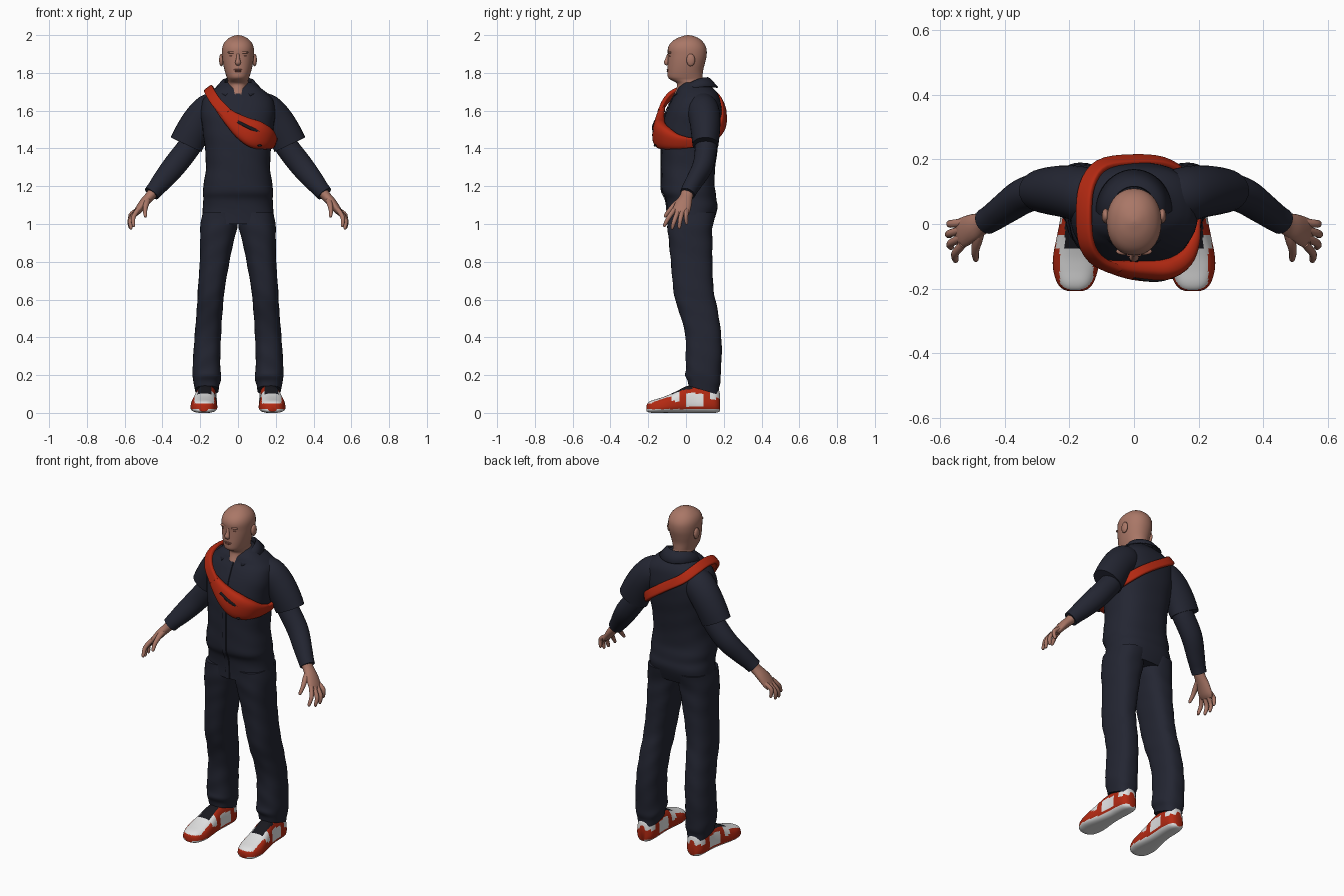
import bpy, bmesh, math
from mathutils import Vector


def material(name, rgb):
    m = bpy.data.materials.new(name)
    m.diffuse_color = (*rgb, 1)
    return m


NAVY = material("navy cloth", (0.017, 0.019, 0.032))
SKIN = material("skin", (0.40, 0.185, 0.135))
RED = material("red", (0.45, 0.022, 0.006))
WHITE = material("white", (0.75, 0.75, 0.75))
DARK = material("dark trim", (0.01, 0.01, 0.014))
LIP = material("lip", (0.27, 0.10, 0.075))


def spline(rows, k=4):
    """Catmull-Rom subdivision of parameter rows."""
    out = []
    for i in range(len(rows) - 1):
        p0, p1, p2 = rows[max(i - 1, 0)], rows[i], rows[i + 1]
        p3 = rows[min(i + 2, len(rows) - 1)]
        for j in range(k):
            t = j / k
            out.append([0.5 * (2 * b + (c - a) * t + (2 * a - 5 * b + 4 * c - d) * t * t
                               + (3 * b - a - 3 * c + d) * t ** 3)
                        for a, b, c, d in zip(p0, p1, p2, p3)])
    return out + [list(rows[-1])]


def section(n, e):
    """Unit superellipse."""
    pts = []
    for i in range(n):
        a = 2 * math.pi * i / n
        c, s = math.cos(a), math.sin(a)
        pts.append((math.copysign(abs(c) ** (2 / e), c), math.copysign(abs(s) ** (2 / e), s)))
    return pts


def skin(name, grid, mats, mirror=False, closed=True, rule=None, thick=0):
    """Join rings of points into a smooth surface."""
    bm = bmesh.new()
    rings = [[bm.verts.new(p) for p in ring] for ring in grid]
    n = len(rings[0])
    for r, q in zip(rings, rings[1:]):
        for i in range(n if closed else n - 1):
            bm.faces.new((r[i], r[(i + 1) % n], q[(i + 1) % n], q[i]))
    if closed:
        bm.faces.new(rings[0])
        bm.faces.new(rings[-1])
    bmesh.ops.recalc_face_normals(bm, faces=bm.faces[:])
    if rule:
        for f in bm.faces:
            f.material_index = rule(f.calc_center_median())
    me = bpy.data.meshes.new(name)
    bm.to_mesh(me)
    bm.free()
    for m in mats:
        me.materials.append(m)
    me.shade_smooth()
    me.set_sharp_from_angle(angle=0.8)
    ob = bpy.data.objects.new(name, me)
    bpy.context.collection.objects.link(ob)
    if thick:
        ob.modifiers.new("thickness", "SOLIDIFY").thickness = thick
    if mirror:
        ob.modifiers.new("mirror", "MIRROR").use_mirror_merge = False
    return ob


def stack(name, rows, mat, e=2.5, fold=0.0, tilt=None, **kw):
    """Horizontal rings; rows are z, x0, x1, y0, y1."""
    grid = []
    for z, x0, x1, y0, y1 in spline(rows):
        ring = []
        for u, v in section(36, e):
            s = 1 + fold * math.sin(z * 55 + 3 * u + 2 * v)
            x, y = (x0 + x1) / 2 + s * u * (x1 - x0) / 2, (y0 + y1) / 2 + s * v * (y1 - y0) / 2
            ring.append((x, y, z + (tilt(y, z) if tilt else 0)))
        grid.append(ring)
    return skin(name, grid, [mat], **kw)


def sweep(name, rows, mat, out, e=2.0, n=20, **kw):
    """Tube along a path; rows are x, y, z, half width, half depth along out."""
    path = spline(rows)
    pts = [Vector(r[:3]) for r in path]
    grid = []
    for i, r in enumerate(path):
        t = (pts[min(i + 1, len(pts) - 1)] - pts[max(i - 1, 0)]).normalized()
        o = out(pts[i])
        o = (o - t * o.dot(t)).normalized()
        side = t.cross(o)
        grid.append([pts[i] + side * u * r[3] + o * v * r[4] for u, v in section(n, e)])
    return skin(name, grid, [mat], **kw)


def ball(name, loc, size, mat, mirror=False):
    rows = []
    for i in range(13):
        a = math.pi * (0.02 + 0.96 * i / 12)
        rows.append([(loc[0] + size[0] * u * math.sin(a), loc[1] + size[1] * v * math.sin(a),
                      loc[2] - size[2] * math.cos(a)) for u, v in section(16, 2)])
    return skin(name, rows, [mat], mirror)


def back(p):
    return Vector((0, 1, 0))


def from_chest(p):
    return p - Vector((0, 0.04, 1.5))


# Torso of the overalls
torso = [(1.00, .195, -.098, .14), (1.08, .187, -.10, .167), (1.13, .183, -.108, .16),
         (1.17, .187, -.127, .157), (1.22, .18, -.13, .15), (1.3, .17, -.13, .155),
         (1.4, .175, -.13, .168), (1.5, .188, -.125, .183), (1.58, .197, -.11, .19),
         (1.65, .19, -.08, .183), (1.69, .157, -.057, .168), (1.72, .12, -.042, .142),
         (1.75, .08, -.01, .11)]
stack("torso", [(z, -h, h, a, b) for z, h, a, b in torso], NAVY, fold=0.006)

# Front placket
skin("placket", [[(x, y - (.005 if abs(x) < .014 else 0), z) for x in (-.014, -.012, .012, .014)]
                 for z, h, y, b in spline(torso[:11])], [NAVY], closed=False)

# Trouser legs, with the hem lower at the heel
stack("trouser_leg", [(1.06, .002, .188, -.098, .158), (.98, .004, .2, -.098, .14),
                      (.9, .025, .2, -.09, .14), (.8, .045, .202, -.08, .14),
                      (.66, .07, .212, -.068, .145), (.58, .078, .216, -.052, .16),
                      (.5, .085, .222, -.025, .175), (.4, .09, .23, -.002, .187),
                      (.3, .094, .237, -.002, .189), (.22, .092, .241, 0, .183),
                      (.18, .09, .238, -.004, .183), (.15, .098, .234, .008, .175),
                      (.12, .102, .228, .012, .175)],
      NAVY, fold=0.012, mirror=True,
      tilt=lambda y, z: -.3 * (y - .09) * max(0, 1 - (z - .12) / .2))

# Arms: short outer sleeve over a long sleeve
sweep("short_sleeve", [(.10, .08, 1.63, .075, .075), (.15, .09, 1.60, .09, .085),
                       (.20, .10, 1.55, .09, .082), (.245, .103, 1.48, .09, .076),
                       (.275, .103, 1.42, .09, .069)], NAVY, back, mirror=True, n=28)
sweep("long_sleeve", [(.22, .105, 1.47, .06, .058), (.265, .105, 1.40, .062, .058),
                      (.335, .09, 1.31, .062, .055), (.40, .047, 1.23, .054, .047),
                      (.435, .022, 1.188, .046, .043), (.458, .008, 1.16, .043, .041)],
      NAVY, back, mirror=True, n=24)

# Hands
sweep("palm", [(.44, .012, 1.18, .03, .034), (.468, .002, 1.145, .026, .034),
               (.50, -.012, 1.11, .024, .043), (.53, -.026, 1.07, .019, .047),
               (.545, -.032, 1.05, .011, .042)], SKIN, back, mirror=True)
fingers = {"index": (-.062, -.112, .552, .985), "middle": (-.04, -.072, .566, .972),
           "ring": (-.017, -.035, .57, .975), "little": (.005, .003, .566, .997)}
for label, (y0, y1, x1, z1) in fingers.items():
    sweep(label + "_finger", [(.53, y0, 1.075, .013, .013),
                              (x1 + .002, (y0 + y1) / 2 - .004, z1 + .05, .012, .012),
                              (x1 + .001, y1, z1 + .01, .009, .009), (x1, y1, z1, .004, .004)],
          SKIN, lambda p: Vector((1, .2, 0)), mirror=True, n=12)
sweep("thumb", [(.475, -.005, 1.14, .016, .018), (.485, -.05, 1.11, .015, .016),
                (.492, -.085, 1.075, .012, .012), (.49, -.108, 1.045, .009, .009),
                (.489, -.114, 1.036, .004, .004)], SKIN, lambda p: Vector((1, 0, 0)), mirror=True, n=12)

# Head and neck
head = [(1.685, .045, -.064, .09), (1.72, .052, -.05, .098), (1.745, .055, -.05, .092),
        (1.763, .055, -.08, .088), (1.778, .06, -.096, .088), (1.81, .07, -.098, .09),
        (1.85, .079, -.097, .10), (1.89, .084, -.096, .109), (1.93, .084, -.096, .108),
        (1.96, .073, -.08, .093), (1.983, .05, -.048, .068), (1.996, .024, -.012, .036),
        (2.0, .004, .006, .014)]
stack("head", [(z, -h, h, a, b) for z, h, a, b in head], SKIN, e=2.15)
sweep("nose", [(0, -.092, 1.90, .007, .008), (0, -.099, 1.875, .010, .010),
               (0, -.104, 1.855, .015, .013), (0, -.098, 1.843, .011, .007)], SKIN, back, n=14)
ball("ear", (.088, .025, 1.868), (.012, .023, .033), SKIN, True)
ball("brow_ridge", (.032, -.085, 1.908), (.024, .011, .007), SKIN, True)
ball("eye", (.032, -.0855, 1.889), (.014, .005, .004), LIP, True)
ball("upper_lip", (0, -.096, 1.817), (.024, .006, .004), LIP)
ball("lower_lip", (0, -.096, 1.809), (.019, .006, .005), LIP)

# Folded collar, open at the front
grid = []
for i in range(49):
    s = i / 48
    ring = []
    for gap, rx, ry, zt, drop, lift in ((.42, .062, .066, 1.735, .03, 0), (.42, .07, .075, 1.777, .07, 0),
                                        (.45, .085, .09, 1.768, .07, .006), (.6, .118, .128, 1.725, .055, .01)):
        t = gap + (2 * math.pi - 2 * gap) * s
        f = ((1 + math.cos(t)) / 2) ** 2
        ring.append((rx * math.sin(t), .042 - ry * math.cos(t), zt - drop * f + lift * math.sin(t) ** 2))
    grid.append(ring)
skin("collar", grid, [NAVY], closed=False, thick=.007)

# Cross-body strap and bag
sweep("strap", [(-.06, -.14, 1.585, .03, .012), (-.115, -.112, 1.645, .028, .012),
                (-.147, -.06, 1.695, .027, .012), (-.155, .03, 1.715, .027, .011),
                (-.145, .12, 1.70, .027, .011), (-.10, .182, 1.655, .027, .011),
                (0, .198, 1.59, .027, .011), (.10, .19, 1.52, .027, .011),
                (.165, .145, 1.465, .027, .011), (.192, .06, 1.435, .027, .011),
                (.186, -.03, 1.43, .03, .012)], RED, from_chest, e=4)
sweep("bag", [(-.10, -.122, 1.62, .026, .012), (-.045, -.136, 1.565, .04, .022),
              (.025, -.142, 1.51, .062, .032), (.09, -.138, 1.475, .074, .037),
              (.145, -.107, 1.455, .062, .034), (.178, -.05, 1.437, .042, .022),
              (.19, .01, 1.43, .03, .012)], RED, from_chest, e=2.6, n=28)
sweep("bag_zip", [(.0, -.158, 1.54, .008, .012), (.06, -.168, 1.51, .009, .012),
                  (.11, -.158, 1.488, .009, .012), (.15, -.132, 1.465, .007, .012)], DARK, back, e=4)
ball("zip_pull", (.115, -.163, 1.415), (.012, .008, .006), DARK)


# Shoes, coloured by panel
def panel(c):
    x, y, z = abs(c.x - .178), c.y, c.z
    if z < .02:
        return 1
    if y < -.075:
        return 1 if z > .05 and x < .052 else 0
    if y < .03 and x < .036 and z > .07:
        return 2
    if y < .0:
        return 1 if z > .062 and y < -.03 else 0
    if y < .09:
        return 1 if .035 < z < .105 else 0
    return 1 if y > .13 and z > .075 else 0


shoe = [(-.208, .182, .022, .008, .042), (-.2, .182, .04, .004, .055), (-.18, .182, .056, 0, .066),
        (-.14, .181, .068, 0, .078), (-.1, .18, .069, 0, .092), (-.05, .177, .063, 0, .115),
        (0, .173, .057, 0, .14), (.05, .169, .054, 0, .15), (.1, .167, .055, 0, .15),
        (.15, .166, .05, 0, .14), (.172, .166, .036, .004, .125), (.18, .166, .02, .01, .10)]
skin("shoe", [[(xc + w * u * (1 - .12 * v), y, (z0 + z1) / 2 + v * (z1 - z0) / 2) for u, v in section(56, 2.8)]
              for y, xc, w, z0, z1 in spline(shoe, 6)], [RED, WHITE, DARK], True, rule=panel)
